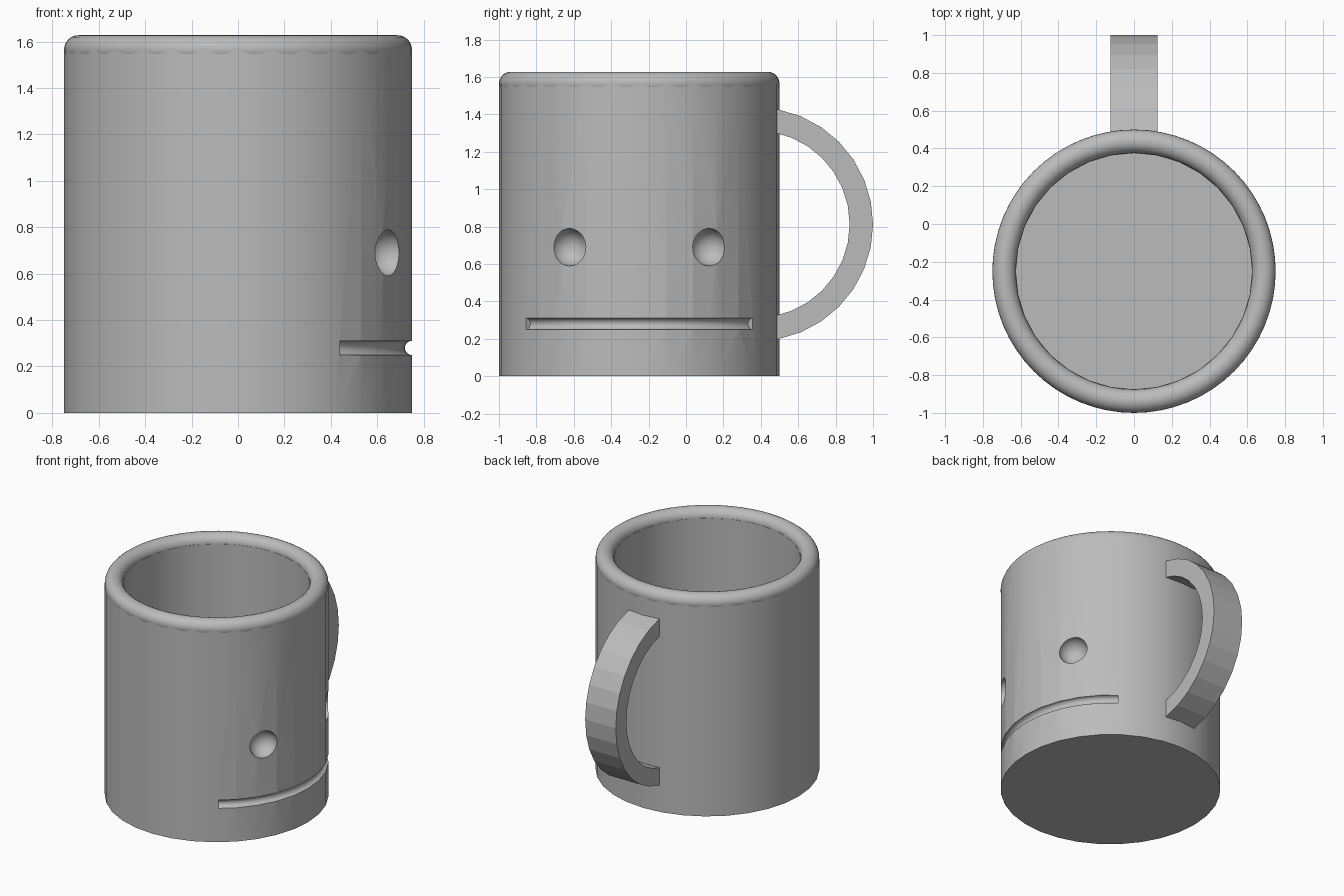
import bpy, bmesh
from math import sin, cos, pi, radians, sqrt

if "Cube" in bpy.data.objects:
    bpy.data.objects.remove(bpy.data.objects["Cube"], do_unlink=True)

CY = -0.25                      # cup axis in y
OUTER, INNER, WALL_TOP, FLOOR = 0.75, 0.625, 1.565, 0.125

grey = bpy.data.materials.new("plain grey")
grey.use_nodes = True
GREY = (0.5, 0.5, 0.5, 1)
grey.diffuse_color = GREY
grey.node_tree.nodes["Principled BSDF"].inputs["Base Color"].default_value = GREY


def finish(obj, angle=30):
    obj.data.materials.clear()
    obj.data.materials.append(grey)
    bpy.ops.object.select_all(action='DESELECT')
    obj.select_set(True)
    bpy.context.view_layer.objects.active = obj
    bpy.ops.object.shade_smooth_by_angle(angle=radians(angle))


def mesh_object(name, bm):
    bmesh.ops.recalc_face_normals(bm, faces=bm.faces)
    mesh = bpy.data.meshes.new(name)
    bm.to_mesh(mesh)
    bm.free()
    obj = bpy.data.objects.new(name, mesh)
    bpy.context.collection.objects.link(obj)
    return obj


def sweep(name, sections, closed=False):
    """Skin a list of equal rings of points, capping open ends."""
    bm = bmesh.new()
    rings = [[bm.verts.new(p) for p in s] for s in sections]
    n = len(rings[0])
    for i in range(len(rings) - (not closed)):
        a, b = rings[i], rings[(i + 1) % len(rings)]
        for j in range(n):
            k = (j + 1) % n
            bm.faces.new((a[j], a[k], b[k], b[j]))
    if not closed:
        bm.faces.new(rings[0])
        bm.faces.new(rings[-1])
    return mesh_object(name, bm)


def circle_at(angle, major, minor, z, n):
    """Round section of a horizontal ring around the cup axis."""
    pts = []
    for j in range(n):
        t = 2 * pi * j / n
        r = major + minor * cos(t)
        pts.append((r * cos(angle), CY + r * sin(angle), z + minor * sin(t)))
    return pts


# Cup: stacked rings from the base, up the outside and down the inside
SIDES = 32
cup = sweep("cup_body", [
    [(r * cos(2 * pi * i / SIDES), CY + r * sin(2 * pi * i / SIDES), z) for i in range(SIDES)]
    for r, z in ((OUTER, 0), (OUTER, WALL_TOP), (INNER, WALL_TOP), (INNER, FLOOR))])

# Cutters for the eye hollows and the mouth groove on the +x side
cutters = []
for side in (-1, 1):
    a = side * radians(30)
    bpy.ops.mesh.primitive_uv_sphere_add(segments=32, ring_count=16, radius=0.1,
                                         location=(OUTER * cos(a), CY + OUTER * sin(a), 0.69))
    cutters.append(bpy.context.object)
SPAN = radians(54)
cutters.append(sweep("mouth_cutter", [
    circle_at(SPAN * (i / 16 - 1), OUTER, 0.031, 0.28, 16) for i in range(33)]))

for cutter in cutters:
    cutter.hide_render = True
    mod = cup.modifiers.new("carve", 'BOOLEAN')
    mod.operation = 'DIFFERENCE'
    mod.solver = 'EXACT'
    mod.object = cutter
    bpy.context.view_layer.objects.active = cup
    bpy.ops.object.modifier_apply(modifier=mod.name)
    bpy.data.objects.remove(cutter, do_unlink=True)
finish(cup)

# Rounded rim
rim = sweep("rim", [circle_at(2 * pi * i / 64, (OUTER + INNER) / 2, 0.0625, WALL_TOP, 24)
                    for i in range(64)], closed=True)
finish(rim, 40)

# Handle: flat-sided half ring whose ends sink into the wall
sections = []
for i in range(17):
    a = pi * (i / 16 - 0.5)
    sections.append([(x, 0.375 + r * cos(a), 0.8125 + r * sin(a))
                     for x, r in ((-0.125, 0.5), (0.125, 0.5), (0.125, 0.625), (-0.125, 0.625))])
handle = sweep("handle", sections)
finish(handle, 5)
